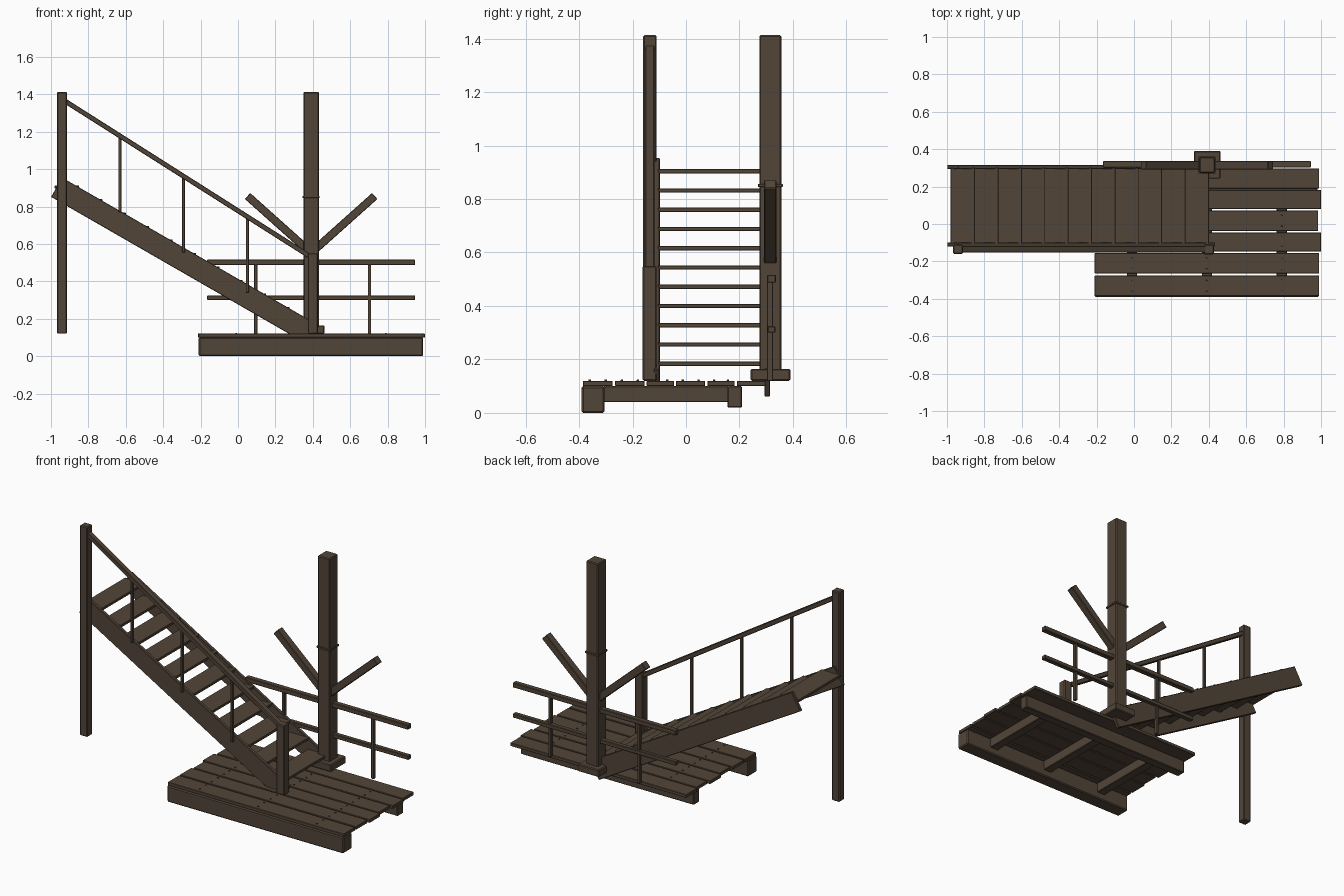
import bpy, bmesh, math
from mathutils import Matrix, Vector

if "Cube" in bpy.data.objects:
    bpy.data.objects.remove(bpy.data.objects["Cube"])

wood = bpy.data.materials.new("dark brown wood")
wood.diffuse_color = (0.085, 0.060, 0.040, 1)
wood.use_nodes = True
wood.node_tree.nodes["Principled BSDF"].inputs["Base Color"].default_value = wood.diffuse_color


def finish(name, bm, chamfer=0.0):
    mesh = bpy.data.meshes.new(name)
    bm.to_mesh(mesh)
    bm.free()
    mesh.materials.append(wood)
    ob = bpy.data.objects.new(name, mesh)
    bpy.context.collection.objects.link(ob)
    if chamfer:
        mod = ob.modifiers.new("chamfer", 'BEVEL')
        mod.width = chamfer
        mod.segments = 1
    return ob


def box(name, x, y, z, chamfer=0.003):
    """Box from (min, max) pairs."""
    bm = bmesh.new()
    size = [b - a for a, b in (x, y, z)]
    mid = [(a + b) / 2 for a, b in (x, y, z)]
    bmesh.ops.create_cube(bm, size=1, matrix=Matrix.Translation(mid) @ Matrix.Diagonal((*size, 1)))
    return finish(name, bm, chamfer)


def beam(name, a, b, y, thick, chamfer=0.003):
    """Sloping beam in the xz plane with its centre line from a to b."""
    a, b = Vector((a[0], 0, a[1])), Vector((b[0], 0, b[1]))
    d = b - a
    mid = (a + b) / 2
    mid.y = (y[0] + y[1]) / 2
    rot = Matrix.Rotation(-math.atan2(d.z, d.x), 4, 'Y')
    bm = bmesh.new()
    bmesh.ops.create_cube(bm, size=1, matrix=Matrix.Translation(mid) @ rot
                          @ Matrix.Diagonal((d.length, y[1] - y[0], thick, 1)))
    return finish(name, bm, chamfer)


# Platform frame
box("platform_front_beam", (-0.21, 0.99), (-0.39, -0.305), (0.0, 0.10), 0.006)
box("platform_rear_beam", (-0.20, 0.98), (0.155, 0.21), (0.02, 0.10), 0.004)
joists = (-0.01, 0.39, 0.79)
for i, x in enumerate(joists):
    box(f"platform_joist_{i}", (x - 0.027, x + 0.027), (-0.31, 0.16), (0.04, 0.10))

# Platform planks with slightly uneven ends
planks = [(-0.385, -0.275, 0.99), (-0.265, -0.155, 0.99), (-0.147, -0.045, 1.0),
          (-0.037, 0.072, 0.985), (0.080, 0.182, 1.0), (0.190, 0.297, 0.99)]
for i, (y0, y1, end) in enumerate(planks):
    box(f"plank_{i}", (end - 1.2, end), (y0, y1), (0.10, 0.12), 0.002)

# Nail heads where planks cross joists
bm = bmesh.new()
for y0, y1, _ in planks[:5]:
    for x in joists:
        for y in (y0 + 0.025, y1 - 0.025):
            bmesh.ops.create_cone(bm, cap_ends=True, segments=6, radius1=0.005, radius2=0.004,
                                  depth=0.006, matrix=Matrix.Translation((x, y, 0.121)))
finish("plank_nails", bm)

# Stair stringers
for name, y in (("front_stringer", (-0.120, -0.098)), ("rear_stringer", (0.293, 0.315))):
    beam(name, (-0.970, 0.903), (0.405, 0.112), y, 0.119)

# Stair treads
for i in range(11):
    nose, z = 0.40 - 0.125 * i, 0.184 + 0.072 * i
    box(f"tread_{i}", (nose - 0.13, nose), (-0.105, 0.30), (z - 0.008, z + 0.008), 0.002)

# Stair posts, handrail and balusters
box("stair_tall_post", (-0.967, -0.915), (-0.160, -0.110), (0.12, 1.413), 0.005)
box("stair_newel_post", (0.373, 0.427), (-0.162, -0.110), (0.12, 0.55), 0.005)
beam("stair_handrail", (-0.93, 1.367), (0.385, 0.533), (-0.152, -0.118), 0.026)
for i in range(3):
    x, z = -0.632 + 0.341 * i, 0.77 - 0.215 * i
    box(f"stair_baluster_{i}", (x - 0.008, x + 0.008), (-0.136, -0.119), (z, z + 0.40), 0.002)

# Main post with base block and collar
box("main_post", (0.35, 0.432), (0.274, 0.357), (0.12, 1.413), 0.005)
box("main_post_base", (0.32, 0.463), (0.242, 0.390), (0.12, 0.165), 0.005)
box("main_post_collar", (0.345, 0.437), (0.269, 0.362), (0.845, 0.857), 0.002)

# Angled braces on the main post
for side, name in ((-1, "left_brace"), (1, "right_brace")):
    beam(name, (0.391 + side * 0.34, 0.856), (0.391 + side * 0.02, 0.570), (0.292, 0.338), 0.043)

# Rear railing
box("rear_upper_rail", (-0.165, 0.947), (0.303, 0.336), (0.487, 0.516))
box("rear_lower_rail", (-0.165, 0.947), (0.305, 0.334), (0.300, 0.325))
for i, x in enumerate((0.095, 0.703)):
    box(f"rear_baluster_{i}", (x - 0.009, x + 0.009), (0.303, 0.325), (0.12, 0.49), 0.002)
